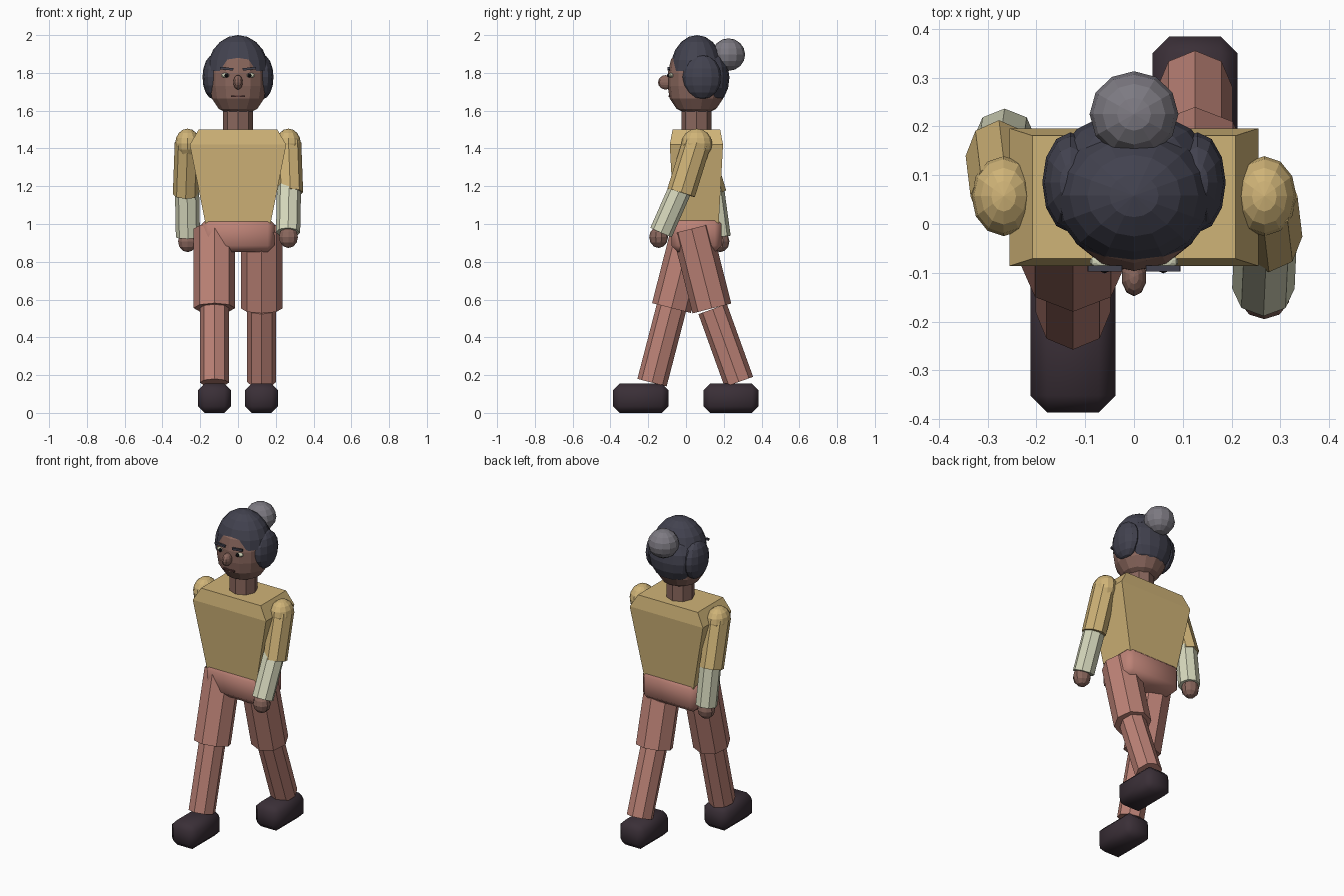
import bpy, bmesh, math
from mathutils import Vector, Matrix

if "Cube" in bpy.data.objects:
    bpy.data.objects.remove(bpy.data.objects["Cube"])


def colour(name, r, g, b):
    m = bpy.data.materials.new(name)
    lin = [((c / 255 + 0.055) / 1.055) ** 2.4 for c in (r, g, b)]
    m.diffuse_color = (*lin, 1)
    m.use_nodes = True
    m.node_tree.nodes["Principled BSDF"].inputs["Base Color"].default_value = m.diffuse_color
    return m


SHIRT = colour("mustard", 207, 179, 119)
PANTS = colour("dusty_rose", 188, 130, 118)
SKIN = colour("brown_skin", 138, 103, 93)
HAIR = colour("slate_hair", 66, 66, 79)
BUN = colour("grey_hair", 125, 122, 130)
SHOE = colour("dark_plum", 58, 47, 55)
SLEEVE = colour("pale_sage", 214, 216, 188)
PUPIL = colour("near_black", 22, 20, 24)
LIP = colour("dark_lip", 88, 56, 54)
CY = 0.055  # body axis in y


def finish(bm, name, mat, smooth=False):
    bmesh.ops.recalc_face_normals(bm, faces=bm.faces)
    me = bpy.data.meshes.new(name)
    bm.to_mesh(me)
    bm.free()
    me.materials.append(mat)
    for p in me.polygons:
        p.use_smooth = smooth
    ob = bpy.data.objects.new(name, me)
    bpy.context.collection.objects.link(ob)
    return ob


def ball(name, mat, centre, radii, seg=12, rings=8, half=False):
    bm = bmesh.new()
    bmesh.ops.create_uvsphere(bm, u_segments=seg, v_segments=rings, radius=1)
    if half:  # keep the upper half and close it
        cut = bmesh.ops.bisect_plane(bm, geom=bm.verts[:] + bm.edges[:] + bm.faces[:],
                                     plane_co=(0, 0, 0), plane_no=(0, 0, 1), clear_inner=True)
        bmesh.ops.holes_fill(bm, edges=[e for e in bm.edges if e.is_boundary])
    bmesh.ops.transform(bm, matrix=Matrix.Translation(centre) @ Matrix.Diagonal((*radii, 1)), verts=bm.verts)
    return finish(bm, name, mat)


def limb(name, mat, top, bottom, rx, ry, sides=8):
    a, b = Vector(top), Vector(bottom)
    d = a - b
    bm = bmesh.new()
    bmesh.ops.create_cone(bm, cap_ends=True, segments=sides, radius1=1, radius2=1, depth=1)
    turn = Vector((0, 0, 1)).rotation_difference(d).to_matrix().to_4x4()
    m = Matrix.Translation((a + b) / 2) @ turn @ Matrix.Diagonal((rx, ry, d.length, 1))
    bmesh.ops.transform(bm, matrix=m, verts=bm.verts)
    return finish(bm, name, mat)


def box(name, mat, centre, size, bevel=0, tilt=0):
    bm = bmesh.new()
    bmesh.ops.create_cube(bm, size=1)
    m = Matrix.Translation(centre) @ Matrix.Rotation(tilt, 4, 'Y') @ Matrix.Diagonal((*size, 1))
    bmesh.ops.transform(bm, matrix=m, verts=bm.verts)
    if bevel:
        bmesh.ops.bevel(bm, geom=bm.edges[:], offset=bevel, segments=1, affect='EDGES')
    return finish(bm, name, mat, smooth=bool(bevel))


def loft(name, mat, rings):
    """Skin a stack of equal-length point rings and cap both ends."""
    bm = bmesh.new()
    rows = [[bm.verts.new(p) for p in ring] for ring in rings]
    n = len(rows[0])
    for lo, hi in zip(rows, rows[1:]):
        for i in range(n):
            j = (i + 1) % n
            bm.faces.new((lo[i], lo[j], hi[j], hi[i]))
    bm.faces.new(rows[0])
    bm.faces.new(rows[-1])
    return finish(bm, name, mat)


# Torso: tapered block with chamfered shoulders
loft("torso", SHIRT, [[(sx * w, CY + sy * d, z) for sx, sy in ((-1, -1), (1, -1), (1, 1), (-1, 1))]
                      for z, w, d in ((1.0, 0.172, 0.118), (1.42, 0.255, 0.141), (1.5, 0.208, 0.126))])
box("pelvis", PANTS, (0, CY, 0.943), (0.385, 0.265, 0.185), 0.035)

# Legs and shoes, mid-stride
HIP_Y = 0.03
for side, x, knee, knee2, ankle, shoe_y in (
        ("right", -0.125, (-0.077, 0.555), (-0.075, 0.565), (-0.18, 0.16), -0.24),
        ("left", 0.125, (0.137, 0.553), (0.141, 0.55), (0.28, 0.164), 0.238)):
    limb(side + "_thigh", PANTS, (x, HIP_Y, 0.975), (x, *knee), 0.11, 0.106)
    limb(side + "_shin", PANTS, (x, *knee2), (x, *ankle), 0.077, 0.08)
    box(side + "_shoe", SHOE, (x, shoe_y, 0.0775), (0.175, 0.293, 0.155), 0.035)

# Arms swinging opposite to the legs
for side, s, elbow, wrist, hand in (
        ("right", -1, (0.14, 1.155), (0.175, 0.93), (0.18, 0.908)),
        ("left", 1, (-0.026, 1.165), (-0.132, 0.955), (-0.145, 0.93))):
    x = s * 0.267
    ball(side + "_shoulder", SHIRT, (x, CY + 0.002, 1.425), (0.066, 0.082, 0.08))
    limb(side + "_upper_arm", SHIRT, (x, CY + 0.002, 1.43), (s * 0.277, *elbow), 0.068, 0.076)
    limb(side + "_forearm", SLEEVE, (s * 0.27, elbow[0], elbow[1] + 0.03), (s * 0.265, *wrist), 0.064, 0.062)
    ball(side + "_hand", SKIN, (s * 0.267, *hand), (0.053, 0.05, 0.057), 10, 6)

# Neck and head
limb("neck", SKIN, (0, CY, 1.64), (0, CY, 1.47), 0.08, 0.08)
loft("head", SKIN, [[(r * math.cos(a), CY + r * math.sin(a), z)
                     for a in (math.tau * (i + 0.5) / 14 for i in range(14))]
                    for z, r in ((1.585, 0.055), (1.61, 0.105), (1.665, 0.142), (1.73, 0.152),
                                 (1.80, 0.151), (1.87, 0.135), (1.93, 0.09))])

# Hair
ball("hair_cap", HAIR, (0, CY + 0.003, 1.81), (0.163, 0.142, 0.19), 16, 10, half=True)
ball("hair_back", HAIR, (0, 0.135, 1.775), (0.15, 0.095, 0.145), 14, 8)
ball("hair_bun", BUN, (0, 0.225, 1.897), (0.091, 0.088, 0.086))
for side, s in (("right", -1), ("left", 1)):
    ball(side + "_hair_puff", HAIR, (s * 0.13, 0.085, 1.778), (0.058, 0.103, 0.117))
    # Eyes and brows
    ball(side + "_eye", SLEEVE, (s * 0.065, -0.077, 1.787), (0.026, 0.015, 0.013), 10, 6)
    ball(side + "_pupil", PUPIL, (s * 0.06, -0.09, 1.787), (0.011, 0.011, 0.011), 8, 6)
    box(side + "_brow", HAIR, (s * 0.06, -0.091, 1.822), (0.07, 0.012, 0.013), tilt=-s * 0.1)

# Nose and mouth
ball("nose", SKIN, (0, -0.108, 1.75), (0.026, 0.04, 0.038), 10, 8)
box("mouth", LIP, (0, -0.089, 1.677), (0.075, 0.009, 0.009))
